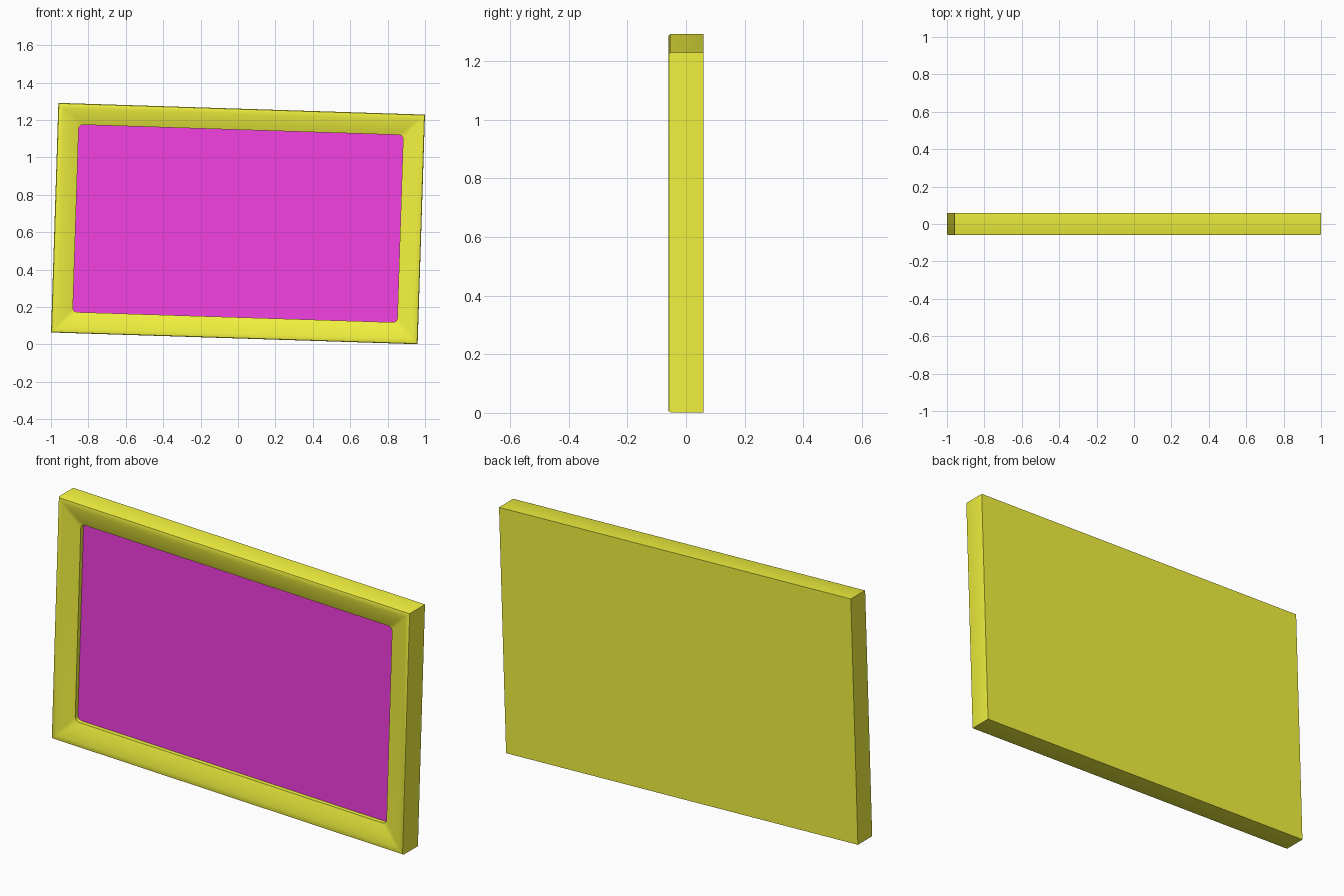
import bpy, bmesh
from math import sin, cos, pi

if "Cube" in bpy.data.objects:
    bpy.data.objects.remove(bpy.data.objects["Cube"])

W, H, TILT, ZC = 1.961, 1.228, 0.032, 0.6465
BORDER, LIP_R = 0.113, 0.022
SEG = 5


def material(name, rgb):
    m = bpy.data.materials.new(name)
    m.diffuse_color = (*rgb, 1)
    m.use_nodes = True
    m.node_tree.nodes["Principled BSDF"].inputs["Base Color"].default_value = m.diffuse_color
    return m


def ring(bm, inset, y, r):
    """Rounded rectangle of vertices, inset from the outer edge."""
    a, b = W / 2 - inset, H / 2 - inset
    verts = []
    for k, (sx, sz) in enumerate([(1, 1), (-1, 1), (-1, -1), (1, -1)]):
        for i in range(SEG):
            t = (k + i / (SEG - 1)) * pi / 2
            verts.append(bm.verts.new((sx * (a - r) + r * cos(t), y,
                                       sz * (b - r) + r * sin(t))))
    return verts


def finish(bm, name, mat):
    bmesh.ops.remove_doubles(bm, verts=bm.verts, dist=1e-5)
    me = bpy.data.meshes.new(name)
    bm.to_mesh(me)
    bm.free()
    ob = bpy.data.objects.new(name, me)
    bpy.context.collection.objects.link(ob)
    me.materials.append(mat)
    ob.location.z = ZC
    ob.rotation_euler.y = TILT
    bpy.ops.object.select_all(action='DESELECT')
    ob.select_set(True)
    bpy.context.view_layer.objects.active = ob
    bpy.ops.object.shade_smooth_by_angle(angle=0.6)
    return ob


# Frame cross-section (inset, y, corner radius), from the back edge to the inner wall
profile = [(0, 0.06, 0), (0, -0.052, 0), (0.003, -0.058, 0), (0.009, -0.06, 0)]
N = 6
for i in range(1, N + 1):
    t = i / N
    profile.append((0.009 + (BORDER - 0.009) * t,
                    -0.06 + 0.025 * t ** 1.6, LIP_R * t))
profile.append((BORDER, -0.013, LIP_R))

# Moulded frame with a flat closed back
bm = bmesh.new()
rings = [ring(bm, *p) for p in profile]
n = len(rings[0])
for a, b in zip(rings, rings[1:]):
    for i in range(n):
        j = (i + 1) % n
        bm.faces.new((a[i], a[j], b[j], b[i]))
bm.faces.new(rings[0][::-1])
bmesh.ops.remove_doubles(bm, verts=bm.verts, dist=1e-5)
bmesh.ops.recalc_face_normals(bm, faces=bm.faces)
# The back must face +y; flip everything if it does not
back = max(bm.faces, key=lambda f: f.calc_center_median().y)
if back.normal.y < 0:
    bmesh.ops.reverse_faces(bm, faces=bm.faces)
finish(bm, "frame", material("frame_yellow", (0.9, 0.9, 0.05)))

# Picture panel recessed in the opening
bm = bmesh.new()
face = bm.faces.new(ring(bm, BORDER, -0.013, LIP_R))
face.normal_update()
if face.normal.y > 0:
    face.normal_flip()
finish(bm, "picture", material("picture_magenta", (0.9, 0.05, 0.75)))
